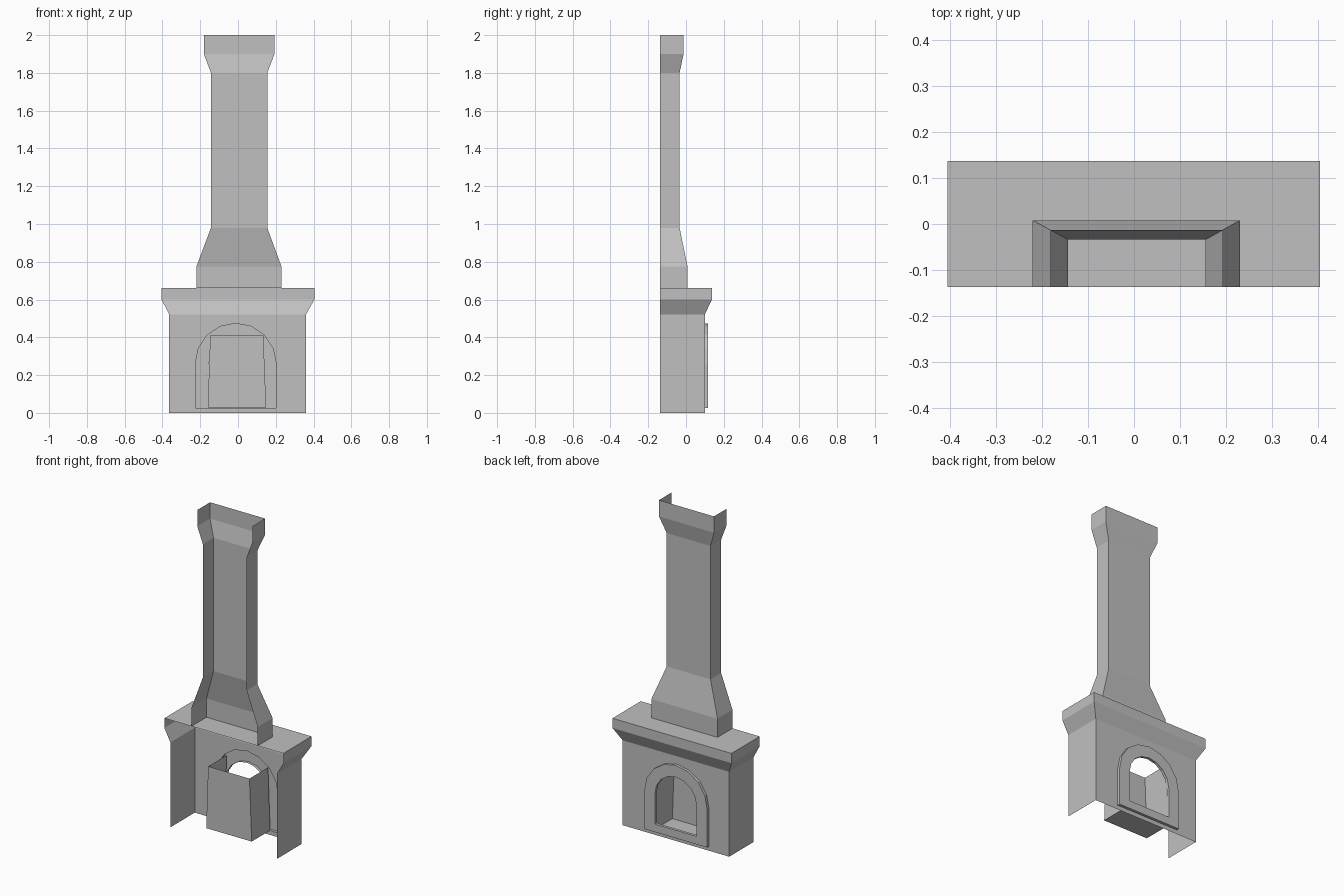
import bpy, bmesh, math

cube = bpy.data.objects.get("Cube")
if cube:
    bpy.data.objects.remove(cube)

STONE = bpy.data.materials.new("stone_grey")
STONE.use_nodes = True
STONE.diffuse_color = (0.53, 0.53, 0.53, 1)
STONE.node_tree.nodes["Principled BSDF"].inputs["Base Color"].default_value = STONE.diffuse_color

OPEN_Y = -0.137   # plane of the open side
WALL_Y = 0.10     # plane of the hearth wall
FRAME_Y = 0.117   # raised face of the arch surround
ARCH_X, SPRING_Z = -0.012, 0.26


def finish(name, bm):
    mesh = bpy.data.meshes.new(name)
    bm.to_mesh(mesh)
    bm.free()
    mesh.materials.append(STONE)
    obj = bpy.data.objects.new(name, mesh)
    bpy.context.collection.objects.link(obj)
    return obj


def strip(bm, a, b, closed=False):
    """Bridge two equally long rows of vertices with quads."""
    n = len(a)
    for i in range(n if closed else n - 1):
        j = (i + 1) % n
        bm.faces.new((a[i], a[j], b[j], b[i]))


def open_shell(name, rings):
    """Three-sided shell, open at one side, through (x0, x1, y, z) rings."""
    bm = bmesh.new()
    rows = []
    for x0, x1, y, z in rings:
        corners = ((x1, OPEN_Y), (x1, y), (x0, y), (x0, OPEN_Y))
        rows.append([bm.verts.new((px, py, z)) for px, py in corners])
    for a, b in zip(rows, rows[1:]):
        strip(bm, a, b)
    return bm, rows


def arch(radius, bottom, y, steps=8):
    """Outline of an arched opening as coordinates."""
    pts = [(ARCH_X + radius, y, bottom)]
    for i in range(steps + 1):
        t = math.pi * i / steps
        pts.append((ARCH_X + radius * math.cos(t), y, SPRING_Z + radius * math.sin(t)))
    pts.append((ARCH_X - radius, y, bottom))
    return pts


def add_loop(bm, pts):
    return [bm.verts.new(p) for p in pts]


# Mantel with flared lip and flat shelf on top
bm, rows = open_shell("mantel", [(-0.364, 0.361, WALL_Y, 0.522),
                                 (-0.405, 0.404, 0.137, 0.60),
                                 (-0.405, 0.404, 0.137, 0.66)])
bm.faces.new(rows[-1])
finish("mantel", bm)

# Side walls of the hearth
bm, rows = open_shell("hearth_sides", [(-0.364, 0.361, WALL_Y, 0),
                                       (-0.364, 0.361, WALL_Y, 0.522)])
bm.faces.ensure_lookup_table()
bm.faces.remove(bm.faces[1])
finish("hearth_sides", bm)

# Hearth wall with the arched hole
bm = bmesh.new()
wall = [(0.361, WALL_Y, 0), (0.361, WALL_Y, 0.522),
        (-0.364, WALL_Y, 0.522), (-0.364, WALL_Y, 0)]
edges = []
for pts in (wall, arch(0.214, 0.026, WALL_Y)):
    loop = add_loop(bm, pts)
    edges += [bm.edges.new((v, loop[(i + 1) % len(loop)])) for i, v in enumerate(loop)]
bmesh.ops.triangle_fill(bm, edges=edges, use_beauty=True, normal=(0, 1, 0))
finish("hearth_wall", bm)

# Raised surround: outer edge, face and inner reveal
bm = bmesh.new()
loops = [add_loop(bm, arch(r, z, y)) for r, z, y in (
    (0.214, 0.026, WALL_Y), (0.214, 0.026, FRAME_Y),
    (0.142, 0.075, FRAME_Y), (0.142, 0.075, WALL_Y))]
for a, b in zip(loops, loops[1:]):
    strip(bm, a, b, closed=True)
finish("arch_surround", bm)

# Firebox: tapered, open at the top and toward the arch
bm = bmesh.new()
rows = []
for x0, x1, z in ((-0.16, 0.149, 0.028), (-0.147, 0.134, 0.411)):
    rows.append(add_loop(bm, [(x0, WALL_Y, z), (x0, -0.08, z),
                              (x1, -0.08, z), (x1, WALL_Y, z)]))
strip(bm, rows[0], rows[1])
bm.faces.new(reversed(rows[0]))
finish("firebox", bm)

# Chimney with wide foot, straight shaft and flared cap
bm, rows = open_shell("chimney", [(-0.22, 0.23, 0.008, 0.66),
                                  (-0.22, 0.23, 0.008, 0.775),
                                  (-0.143, 0.155, -0.034, 0.98),
                                  (-0.143, 0.155, -0.034, 1.80),
                                  (-0.181, 0.193, -0.013, 1.90),
                                  (-0.181, 0.193, -0.013, 2.0)])
finish("chimney", bm)
